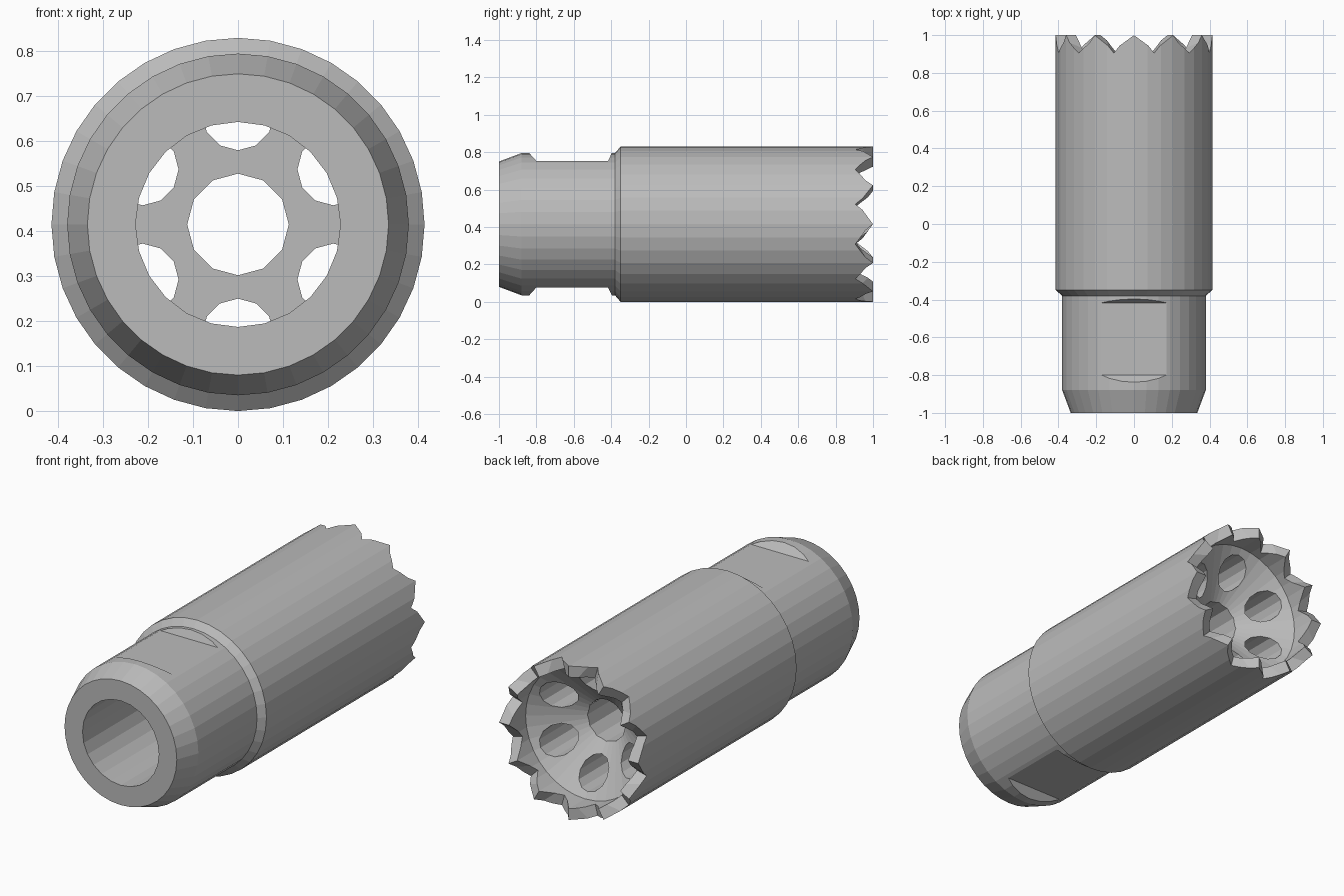
import bpy, bmesh, math
from mathutils import Vector

if "Cube" in bpy.data.objects:
    bpy.data.objects.remove(bpy.data.objects["Cube"], do_unlink=True)

RADIUS = 0.415          # outer radius, also the height of the axis
AXIS = Vector((0, 0, RADIUS))

grey = bpy.data.materials.new("steel_grey")
grey.use_nodes = True
colour = (0.5, 0.5, 0.5, 1)
grey.diffuse_color = colour
grey.node_tree.nodes["Principled BSDF"].inputs["Base Color"].default_value = colour


def finish(bm, name):
    bmesh.ops.remove_doubles(bm, verts=bm.verts, dist=1e-5)
    bmesh.ops.recalc_face_normals(bm, faces=bm.faces)
    mesh = bpy.data.meshes.new(name)
    bm.to_mesh(mesh)
    bm.free()
    mesh.materials.append(grey)
    obj = bpy.data.objects.new(name, mesh)
    bpy.context.collection.objects.link(obj)
    return obj


def lathe(name, profile, sides, centre=AXIS):
    """Turn (radius, y) points round a line along y."""
    bm = bmesh.new()
    verts = [bm.verts.new(centre + Vector((0, y, r))) for r, y in profile]
    edges = [bm.edges.new(pair) for pair in zip(verts, verts[1:])]
    bmesh.ops.spin(bm, geom=verts + edges, cent=centre, axis=(0, 1, 0),
                   angle=math.tau, steps=sides)
    return finish(bm, name)


def rod(name, radius, start, end, sides, centre=AXIS):
    return lathe(name, [(0, start), (radius, start), (radius, end), (0, end)], sides, centre)


def flat_cutter(side):
    """Wrench flat with sloping ends, above (1) or below (-1) the axis."""
    bm = bmesh.new()
    outline = [(-0.80, 0.338), (-0.417, 0.338), (-0.385, 0.405), (-0.86, 0.405)]
    ends = [[bm.verts.new((x, y, RADIUS + side * h)) for y, h in outline] for x in (-0.5, 0.5)]
    for loop in ends:
        bm.faces.new(loop)
    for i in range(4):
        j = (i + 1) % 4
        bm.faces.new((ends[0][i], ends[0][j], ends[1][j], ends[1][i]))
    return finish(bm, "flat_cutter")


def crown_cutter(teeth=12):
    """Ring with a zigzag underside that leaves pointed teeth."""
    bm = bmesh.new()
    columns = []
    for i in range(teeth * 2):
        a = math.tau * i / (teeth * 2)
        low = 0.905 if i % 2 else 0.9995
        columns.append([bm.verts.new(AXIS + Vector((r * math.cos(a), y, r * math.sin(a))))
                        for r, y in ((0.3, low), (0.5, low), (0.5, 1.2), (0.3, 1.2))])
    for i, here in enumerate(columns):
        there = columns[(i + 1) % len(columns)]
        for j in range(4):
            k = (j + 1) % 4
            bm.faces.new((here[j], here[k], there[k], there[j]))
    bmesh.ops.triangulate(bm, faces=bm.faces)
    return finish(bm, "crown_cutter")


# Turned body: bevelled nose, neck, shoulder, sleeve and conical rear cavity
body = lathe("muzzle_device_body", [
    (0, -1), (0.335, -1), (0.38, -0.88), (0.38, -0.38), (RADIUS, -0.35),
    (RADIUS, 1), (0.355, 1), (0.355, 0.86), (0.1, 0.67), (0, 0.67)], 36)

# Front bore, centre passage, teeth and wrench flats
cutters = [rod("bore_cutter", 0.228, -1.2, -0.2, 24),
           rod("passage_cutter", 0.113, -0.6, 1.1, 12),
           crown_cutter(), flat_cutter(1), flat_cutter(-1)]

# Ring of six vent holes between the bore and the rear cavity
for i in range(6):
    a = math.radians(30 + 60 * i)
    centre = AXIS + 0.245 * Vector((math.cos(a), 0, math.sin(a)))
    cutters.append(rod("vent_cutter", 0.08, -0.25, 0.95, 12, centre))

for cutter in cutters:
    cutter.hide_render = True
    cut = body.modifiers.new(cutter.name, "BOOLEAN")
    cut.operation = "DIFFERENCE"
    cut.solver = "EXACT"
    cut.object = cutter

# Bake the cuts and drop the cutters
graph = bpy.context.evaluated_depsgraph_get()
result = bpy.data.meshes.new_from_object(body.evaluated_get(graph))
body.modifiers.clear()
body.data = result
for cutter in cutters:
    bpy.data.objects.remove(cutter, do_unlink=True)
